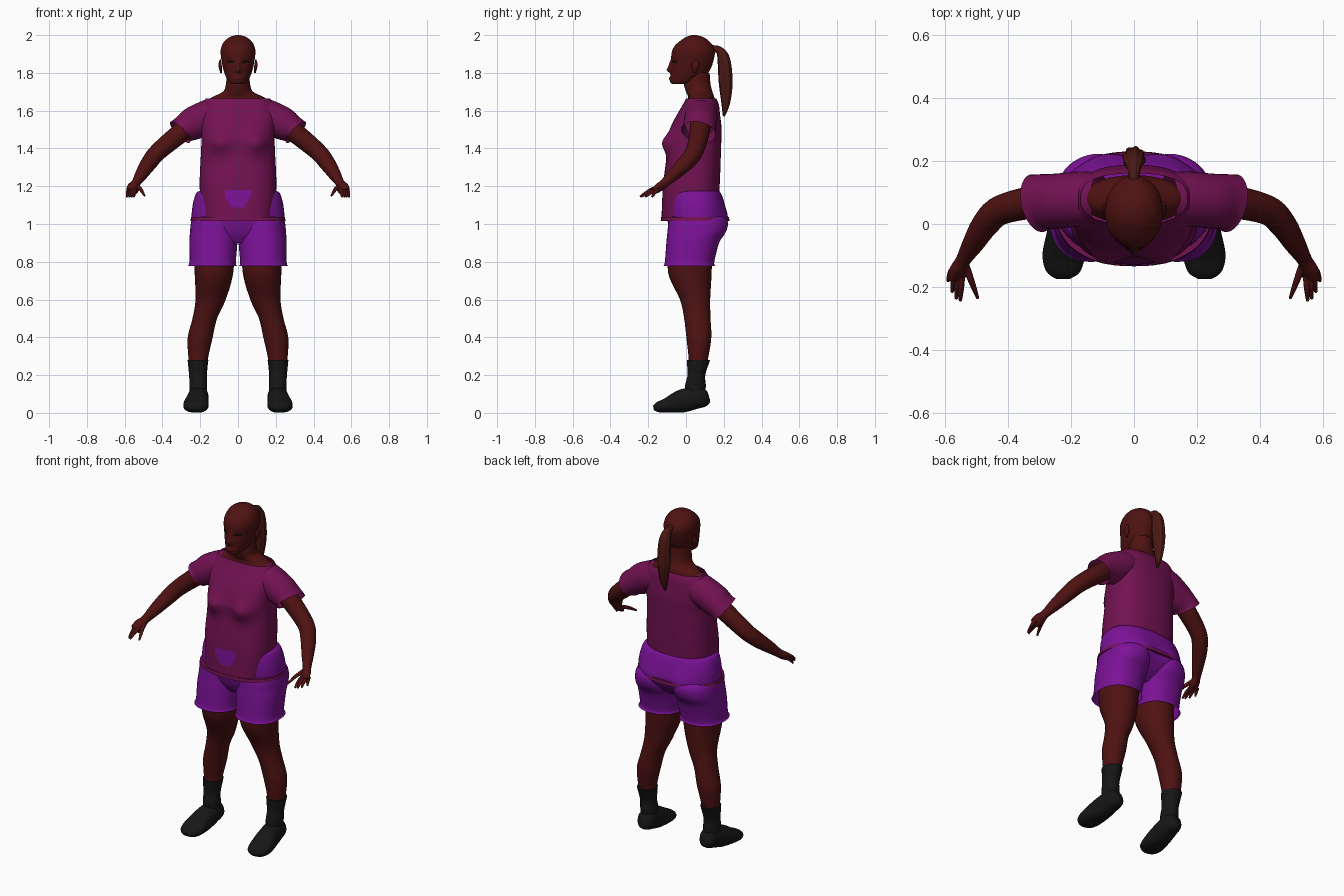
import bpy
import bmesh
from math import cos, sin, tau, exp, radians
from mathutils import Vector

cube = bpy.data.objects.get("Cube")
if cube:
    bpy.data.objects.remove(cube, do_unlink=True)


def material(name, *colour):
    mat = bpy.data.materials.new(name)
    mat.use_nodes = True
    rgba = (*colour, 1)
    mat.diffuse_color = rgba
    mat.node_tree.nodes["Principled BSDF"].inputs["Base Color"].default_value = rgba
    return mat


SKIN = material("dark skin", .078, .006, .006)
HAIR = material("brown hair", .07, .009, .006)
PLUM = material("plum cloth", .17, .006, .085)
VIOLET = material("violet cloth", .2, .006, .31)
BLACK = material("black fabric", .008, .008, .008)
EYE = material("eye black", .006, .003, .003)

ACROSS, DEPTH = Vector((1, 0, 0)), Vector((0, 1, 0))


def smooth_rows(rows, steps):
    """Pass a smooth curve through every column of the rows."""
    result = []
    for i in range(len(rows) - 1):
        before, start = rows[max(0, i - 1)], rows[i]
        end, after = rows[i + 1], rows[min(len(rows) - 1, i + 2)]
        for step in range(steps):
            t = step / steps
            result.append([
                q + t / 2 * (r - p + t * (2 * p - 5 * q + 4 * r - s + t * (3 * (q - r) + s - p)))
                for p, q, r, s in zip(before, start, end, after)])
    return result + [rows[-1]]


def signed_power(value, exponent):
    return abs(value) ** exponent * (1 if value >= 0 else -1)


def loft(name, rows, materials, ref=None, sides=32, steps=5, power=2,
         start_cap=True, end_cap=True, mirror=1, ripple=0):
    """Skin rings (x, y, z, radius, optional second radius).

    Rings lie level, or square to the path when a reference axis is given."""
    rows = smooth_rows([(*row[:4], row[-1]) for row in rows], steps)
    centres = [Vector((row[0] * mirror, row[1], row[2])) for row in rows]
    last = len(rows) - 1
    bm = bmesh.new()
    rings = []
    for i, (row, centre) in enumerate(zip(rows, centres)):
        u, v = ACROSS, DEPTH
        if ref is not None:
            tangent = (centres[min(i + 1, last)] - centres[max(i - 1, 0)]).normalized()
            v = tangent.cross(ref).normalized()
            u = v.cross(tangent)
        ring = []
        for k in range(sides):
            angle = tau * k / sides
            wave = 1 + ripple * sin(8 * angle)
            ring.append(bm.verts.new(
                centre + u * row[3] * wave * signed_power(cos(angle), 2 / power)
                + v * row[4] * wave * signed_power(sin(angle), 2 / power)))
        rings.append(ring)
    for lower, upper in zip(rings, rings[1:]):
        for k in range(sides):
            bm.faces.new((lower[k - 1], lower[k], upper[k], upper[k - 1]))
    if start_cap:
        bm.faces.new(rings[0])
    if end_cap:
        bm.faces.new(rings[-1])
    bmesh.ops.recalc_face_normals(bm, faces=bm.faces)
    mesh = bpy.data.meshes.new(name)
    bm.to_mesh(mesh)
    bm.free()
    for mat in materials:
        mesh.materials.append(mat)
    mesh.shade_smooth()
    mesh.set_sharp_from_angle(angle=radians(55))
    obj = bpy.data.objects.new(name, mesh)
    bpy.context.collection.objects.link(obj)
    return obj


def bump(obj, centre, size, push):
    """Push the surface along y with a soft falloff."""
    for vert in obj.data.vertices:
        distance = sum(((p - c) / s) ** 2 for p, c, s in zip(vert.co, centre, size))
        vert.co.y += push * exp(-distance)


def paint(obj, slot, rule):
    for face in obj.data.polygons:
        if rule(face.center):
            face.material_index = slot


def level(z, half_width, front, back, x=0):
    """Level ring from its half width and its front and back limits."""
    return (x, (front + back) / 2, z, half_width, (back - front) / 2)


# Head with nose, eye sockets, lips and dark eyes
head = loft("head", [
    level(1.74, .03, -.07, -.02), level(1.75, .047, -.083, .04), level(1.78, .064, -.083, .095),
    level(1.82, .078, -.08, .13), level(1.9, .092, -.077, .153), level(1.94, .087, -.062, .145),
    level(1.97, .07, -.03, .12), level(1.99, .043, 0, .09), level(2, .012, .03, .055)],
    [SKIN, EYE], sides=72, steps=7)
bump(head, (0, -.08, 1.815), (.015, .06, .013), -.02)
bump(head, (0, -.08, 1.84), (.011, .06, .022), -.012)
bump(head, (0, -.08, 1.77), (.024, .06, .008), -.008)
for x in (.04, -.04):
    bump(head, (x, -.065, 1.86), (.018, .06, .012), .009)
paint(head, 1, lambda c: c.y < 0 and
      ((abs(c.x) - .042) / .02) ** 2 + ((c.z - 1.86) / .009) ** 2 < 1)

# Neck spreading into the shoulders
loft("neck", [level(1.64, .17, 0, .155), level(1.67, .14, .012, .15),
              level(1.7, .08, 0, .14), level(1.74, .064, -.01, .13),
              level(1.8, .06, 0, .125)], [SKIN])

# Ponytail with grooved strands
loft("ponytail", [(0, .13, 1.93, .016), (0, .175, 1.92, .02), (0, .2, 1.87, .032),
                  (0, .21, 1.75, .035), (0, .21, 1.64, .022), (0, .2, 1.57, .005)],
     [HAIR], ref=ACROSS, sides=48, ripple=.07)

# Shirt body with bust and a ragged patch at the belly
shirt = loft("shirt", [
    level(1.02, .19, -.13, .165), level(1.2, .203, -.122, .178), level(1.38, .196, -.1, .185),
    level(1.45, .194, -.098, .187), level(1.52, .2, -.078, .187), level(1.58, .203, -.047, .18),
    level(1.63, .19, -.018, .174), level(1.665, .17, 0, .16)],
    [PLUM, VIOLET], sides=96, steps=9, power=2.5, start_cap=False, end_cap=False)
for x in (.1, -.1):
    bump(shirt, (x, -.1, 1.425), (.06, .09, .055), -.038)
paint(shirt, 1, lambda c: c.y < -.05 and 1.085 < c.z < 1.17
      and abs(c.x) < .035 + .034 * min(1, max(0, (c.z - 1.1) / .04)))

# Shirt hem lying over the shorts
loft("shirt_hem", [level(1.016, .252, -.134, .23), level(1.036, .248, -.132, .228)],
     [PLUM], sides=64, steps=2, power=2.3)

# Shorts hips
hips = loft("shorts_hips", [
    level(.9, .19, -.05, .1), level(.95, .235, -.08, .17), level(1.02, .246, -.098, .21),
    level(1.1, .24, -.1, .205), level(1.165, .22, -.09, .184), level(1.175, .19, -.06, .16)],
    [VIOLET], sides=64, power=2.4)

for side, sign in (("left", 1), ("right", -1)):
    bump(hips, (sign * .1, .2, 1.03), (.07, .08, .06), .016)

    loft(side + "_ear", [(.09, .045, 1.8, .004), (.095, .05, 1.84, .009, .021),
                         (.094, .056, 1.87, .003)], [SKIN], sides=16, mirror=sign)

    # Sleeve, open at the cuff
    loft(side + "_sleeve", [
        (.11, .08, 1.59, .08), (.16, .08, 1.57, .087), (.24, .073, 1.53, .087),
        (.29, .07, 1.5, .088, .073), (.307, .066, 1.486, .094, .075)],
        [PLUM], ref=DEPTH, start_cap=False, end_cap=False, mirror=sign)

    # Arm running into the palm
    loft(side + "_arm", [
        (.2, .075, 1.56, .055), (.3, .072, 1.485, .053), (.42, .045, 1.385, .047),
        (.47, 0, 1.325, .043), (.51, -.063, 1.265, .034), (.54, -.113, 1.217, .024),
        (.553, -.143, 1.194, .021, .033), (.565, -.175, 1.172, .014, .03)],
        [SKIN], ref=DEPTH, mirror=sign)

    # Thumb, then four fingers fanning outward and getting shorter
    digits = [("thumb", (.532, -.135, 1.2), (.495, -.235, 1.15))]
    for i, finger in enumerate(("index", "middle", "ring", "little")):
        digits.append((finger + "_finger", (.547 + .01 * i, -.165 + .005 * i, 1.18),
                       (.55 + .013 * i, -.243 + .007 * i * i, 1.145 - .001 * i)))
    for label, base, tip in digits:
        knuckle = (Vector(base) + Vector(tip)) / 2 + Vector((0, 0, .006))
        loft(side + "_" + label, [(*base, .012), (*knuckle, .01), (*tip, .005)],
             [SKIN], ref=ACROSS, sides=12, mirror=sign)

    # Shorts leg, open and flared at the hem
    shorts_leg = loft(side + "_shorts_leg", [
        level(1.06, .09, -.06, .17, x=.12), level(1.02, .12, -.09, .207, x=.125),
        level(.96, .127, -.098, .208, x=.127), level(.9, .127, -.104, .175, x=.13),
        level(.8, .123, -.112, .15, x=.134), level(.778, .13, -.12, .155, x=.136)],
        [VIOLET], sides=48, power=2.3, end_cap=False, mirror=sign)
    bump(shorts_leg, (sign * .1, .2, 1.02), (.07, .08, .06), .014)

    # Bare leg
    loft(side + "_leg", [
        (.13, .03, .95, .11), (.127, .02, .75, .103, .116), (.145, .048, .6, .08),
        (.176, .06, .5, .065, .07), (.2, .068, .4, .066), (.21, .066, .3, .053),
        (.21, .06, .24, .045)], [SKIN], mirror=sign)

    # Sock
    loft(side + "_sock", [(.212, .066, .28, .055, .062), (.212, .055, .2, .047),
                          (.21, .05, .14, .047, .055), (.21, .05, .07, .045)],
         [BLACK], mirror=sign)

    # Shoe, heel to toe
    loft(side + "_shoe", [
        (.205, .12, .09, .018, .026), (.206, .1, .085, .045, .05), (.21, .04, .078, .055, .06),
        (.216, -.03, .06, .06), (.223, -.1, .04, .067, .04), (.224, -.15, .03, .054, .027),
        (.224, -.172, .025, .025, .012)], [BLACK], ref=ACROSS, power=2.3, mirror=sign)
